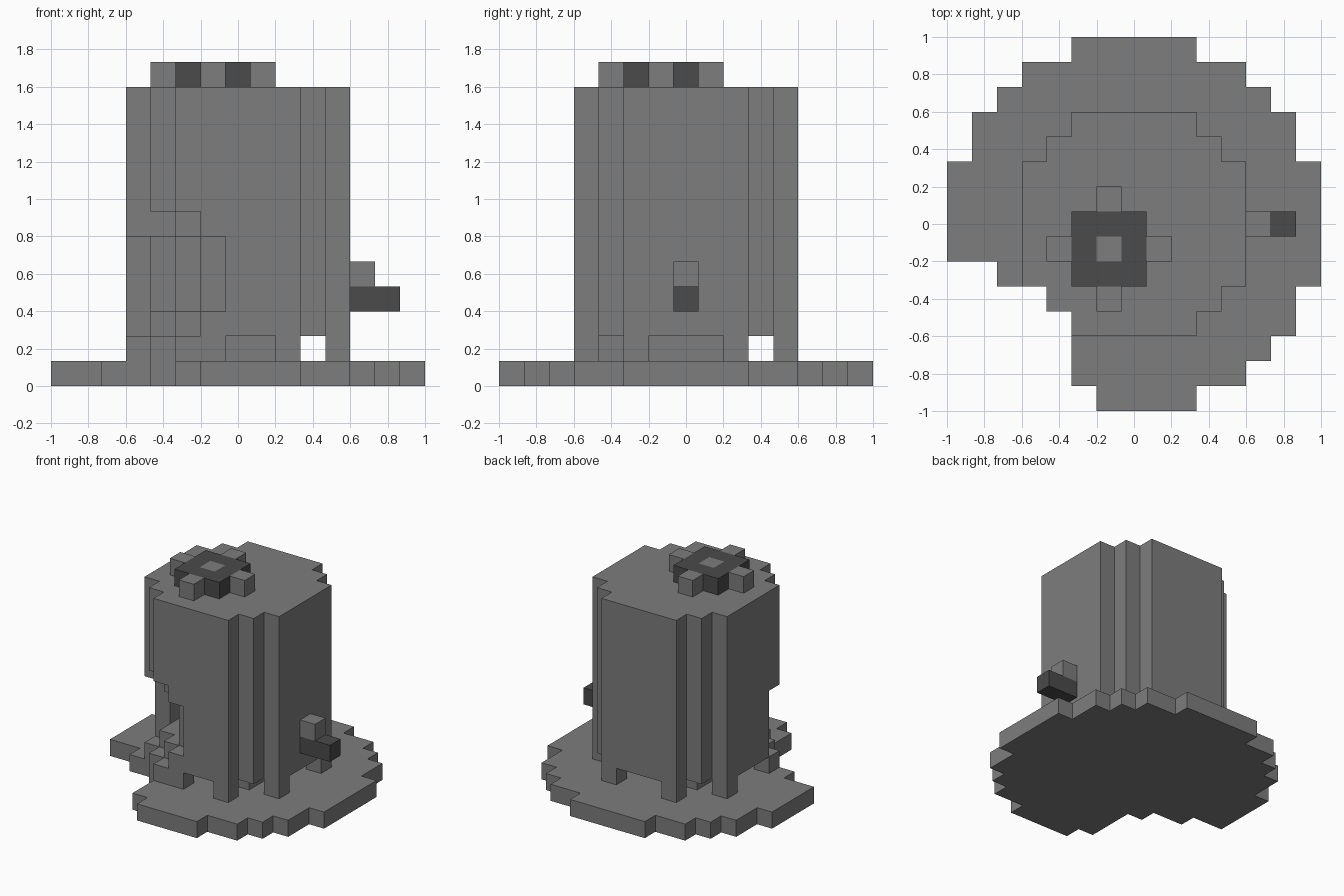
import bpy
import bmesh
from mathutils import Vector

cube = bpy.data.objects.get("Cube")
if cube:
    bpy.data.objects.remove(cube, do_unlink=True)

UNIT = 2 / 15          # edge of one block
GRID_ORIGIN = Vector((-1, -1, 0))
AXES = [Vector(a) for a in ((1, 0, 0), (0, 1, 0), (0, 0, 1))]


def material(name, value):
    mat = bpy.data.materials.new(name)
    colour = (value, value, value, 1)
    mat.use_nodes = True
    mat.diffuse_color = colour
    mat.node_tree.nodes["Principled BSDF"].inputs["Base Color"].default_value = colour
    return mat


GREY = material("mid grey", 0.205)
DARK = material("dark grey", 0.069)


def block(i, j, k):
    """Set of cells in inclusive index ranges; a plain number is one cell."""
    spans = [(s, s) if isinstance(s, int) else s for s in (i, j, k)]
    rx, ry, rz = [range(a, b + 1) for a, b in spans]
    return {(x, y, z) for x in rx for y in ry for z in rz}


def build(name, cells, mat):
    """Outer skin of a set of cells, with flat areas merged."""
    bm = bmesh.new()
    for cell in cells:
        centre = Vector(cell) + Vector((0.5, 0.5, 0.5))
        for a in range(3):
            for sign in (1, -1):
                normal = AXES[a] * sign
                if tuple(int(c) for c in Vector(cell) + normal) in cells:
                    continue
                u, v = AXES[(a + 1) % 3] / 2, AXES[(a + 2) % 3] / 2 * sign
                mid = centre + normal / 2
                corners = (mid - u - v, mid + u - v, mid + u + v, mid - u + v)
                bm.faces.new([bm.verts.new(c * UNIT + GRID_ORIGIN) for c in corners])
    bmesh.ops.remove_doubles(bm, verts=bm.verts[:], dist=UNIT / 100)
    bmesh.ops.dissolve_limit(bm, angle_limit=0.01, verts=bm.verts[:], edges=bm.edges[:])
    mesh = bpy.data.meshes.new(name)
    bm.to_mesh(mesh)
    bm.free()
    mesh.materials.append(mat)
    obj = bpy.data.objects.new(name, mesh)
    bpy.context.collection.objects.link(obj)
    return obj


# Round base with a broken front corner: one x span per row, front to back
base_rows = [(6, 9), (5, 11), (5, 12), (5, 13), (4, 13), (2, 14),
             (0, 14), (0, 14), (0, 14), (0, 14),
             (1, 13), (1, 13), (2, 12), (3, 11), (5, 9)]
base = set()
for row, span in enumerate(base_rows):
    base |= block(span, row, 0)
build("base", base, GREY)

# Eight-sided stepped tower
tower = (block((5, 9), (3, 11), (2, 11)) | block((4, 10), (4, 10), (2, 11))
         | block((3, 11), (5, 9), (2, 11)))
# Breach in the front corner
tower -= block(3, 5, (2, 5))
tower -= block(4, 4, (2, 6)) | block(4, (5, 6), (3, 5))
tower -= block(5, 3, (2, 6)) | block(5, (4, 5), (3, 5))
tower -= block(6, 3, (3, 5))
build("tower", tower, GREY)

# Feet under the tower, and the core between them
for side, i, j in (("right_front", 3, 5), ("right_back", 3, 9),
                   ("left_front", 11, 5), ("left_back", 11, 9),
                   ("back_right", 5, 11), ("back_left", 9, 11),
                   ("front_left", 9, 3)):
    build("foot_" + side, block(i, j, 1), GREY)
build("broken_wall_foot", block(4, 4, 1) | block((5, 6), 3, 1), GREY)
build("core", block((5, 9), (5, 9), 1), GREY)

# Vent on the roof: dark ring, light centre and four light knobs
build("vent_ring", block((5, 7), (5, 7), 12) - block(6, 6, 12), DARK)
build("vent_centre", block(6, 6, 12), GREY)
for side, i, j in (("right", 4, 6), ("left", 8, 6), ("front", 6, 4), ("back", 6, 8)):
    build("vent_knob_" + side, block(i, j, 12), GREY)

# Spout on the side
build("spout", block((12, 13), 7, 3), DARK)
build("spout_tap", block(12, 7, 4), GREY)
